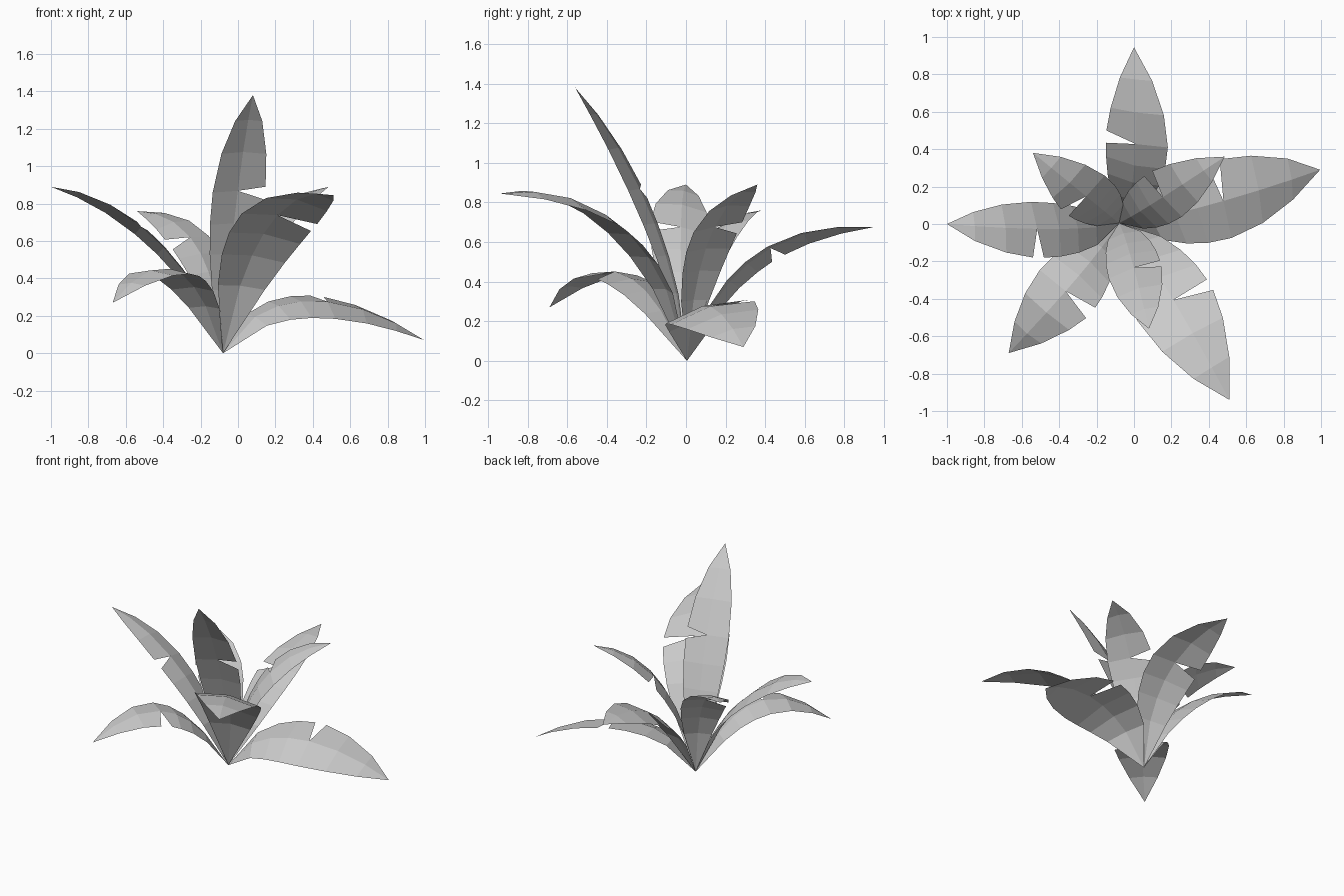
import bpy, bmesh, math
from mathutils import Vector, Quaternion

if "Cube" in bpy.data.objects:
    bpy.data.objects.remove(bpy.data.objects["Cube"])

BASE = Vector((-0.08, 0.005, 0))
UP = Vector((0, 0, 1))
# position along the leaf and relative width of each cross-section
STEPS = [0, .24, .37, .48, .6, .75, .885, 1]
WIDTHS = [0, .62, .84, .96, 1, .86, .52, 0]
TEAR = 4        # section where the left half of the blade is torn
FOLD = 0.15     # how far the edges drop below the midrib

# tip, two curve controls (distance out, height), half width,
# roll in degrees (left edge up), sideways bow to the left
LEAVES = [
    ((0.00, 0.945, 0.675), (.15, .42), (.42, .70), .17, -11, -.075),
    ((0.995, 0.29, 0.07), (.17, .35), (.65, .37), .22, 16, -.04),
    ((0.485, 0.36, 0.89), (.07, .45), (.25, .82), .147, 7, -.01),
    ((-0.54, 0.38, 0.76), (.04, .46), (.20, .75), .147, -12, 0),
    ((-1.00, 0.00, 0.89), (.11, .42), (.48, .84), .152, 11, .04),
    ((-0.67, -0.69, 0.27), (.20, .39), (.48, .65), .178, -2, .025),
    ((0.51, -0.94, 0.845), (.13, .55), (.52, .92), .22, -11, .04),
    ((0.08, -0.56, 1.38), (.04, .45), (.26, 1.02), .145, 0, .015),
]


def make_leaf(name, tip, c1, c2, half, roll, bow):
    tip = Vector(tip)
    out = Vector((tip.x - BASE.x, tip.y - BASE.y, 0)).normalized()
    across = UP.cross(out)
    ctrl = [BASE, BASE + out * c1[0] + UP * c1[1] + across * bow,
            BASE + out * c2[0] + UP * c2[1] + across * bow, tip]

    def frame(t):
        u = 1 - t
        p = (ctrl[0] * u**3 + ctrl[1] * 3 * u * u * t
             + ctrl[2] * 3 * u * t * t + ctrl[3] * t**3)
        d = ((ctrl[1] - ctrl[0]) * u * u + (ctrl[2] - ctrl[1]) * 2 * u * t
             + (ctrl[3] - ctrl[2]) * t * t).normalized()
        side = Quaternion(d, math.radians(roll)) @ across
        return p, d, side, d.cross(side)

    bm = bmesh.new()
    mid, left, right = [], [], []
    for i, (t, w) in enumerate(zip(STEPS, WIDTHS)):
        p, d, side, normal = frame(t)
        m = bm.verts.new(p)
        mid.append(m)
        if w == 0:
            left.append((m, m))
            right.append(m)
            continue
        w *= half
        drop = normal * (-FOLD * w)
        right.append(bm.verts.new(p - side * w + drop))
        edge = p + side * w + drop
        if i == TEAR:
            left.append((bm.verts.new(edge - d * .04), bm.verts.new(edge + d * .035)))
        else:
            v = bm.verts.new(edge)
            left.append((v, v))

    def face(*vs):
        bm.faces.new(list(dict.fromkeys(vs)))

    for i in range(len(STEPS) - 1):
        face(mid[i], mid[i + 1], left[i + 1][0], left[i][1])
        face(mid[i + 1], mid[i], right[i], right[i + 1])
    mesh = bpy.data.meshes.new(name)
    bm.to_mesh(mesh)
    bm.free()
    bpy.context.collection.objects.link(bpy.data.objects.new(name, mesh))


# ring of torn, arching leaves sharing one root point
for n, spec in enumerate(LEAVES, 1):
    make_leaf(f"leaf_{n}", *spec)
